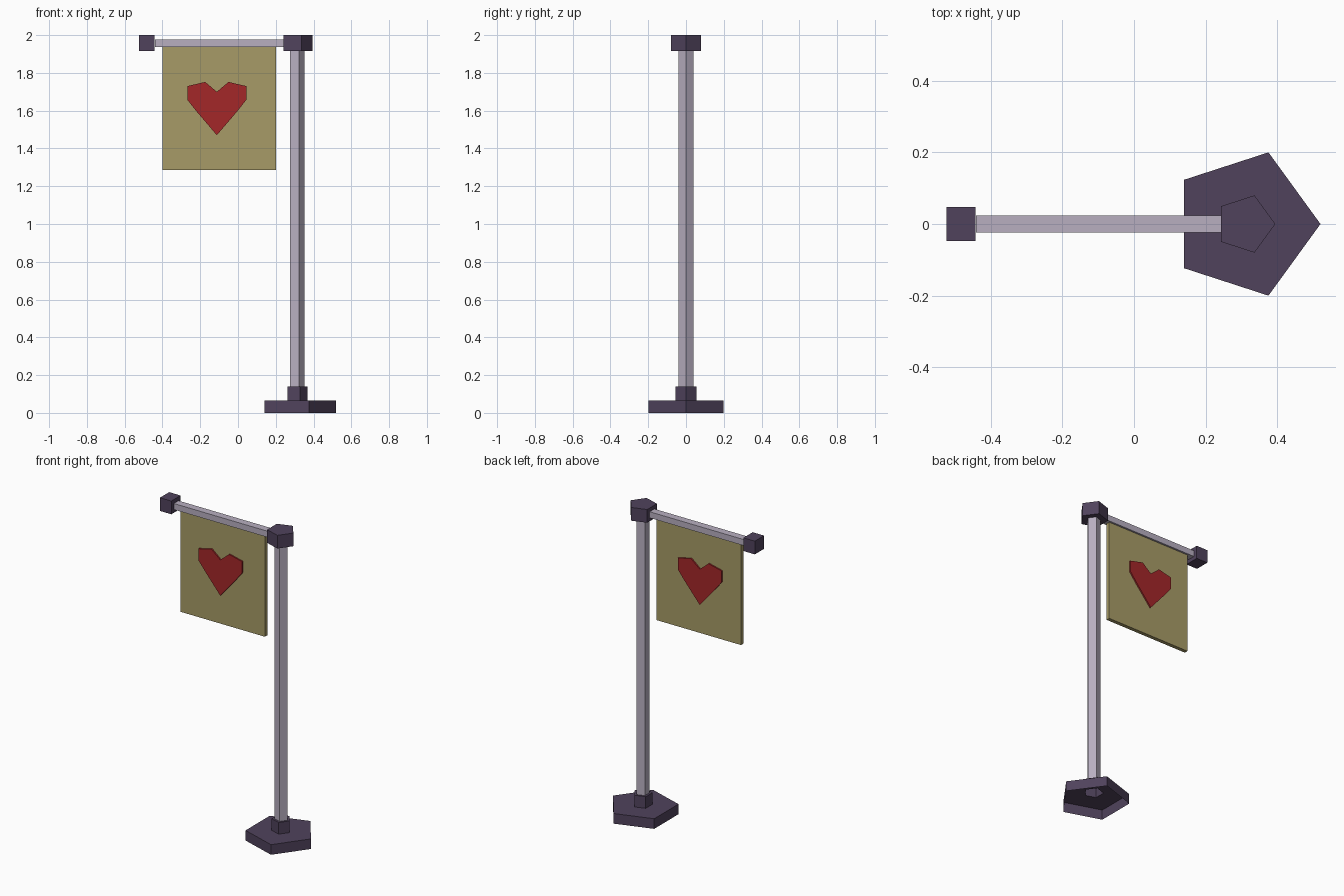
import bpy, bmesh, math

if "Cube" in bpy.data.objects:
    bpy.data.objects.remove(bpy.data.objects["Cube"])


def material(name, rgb):
    m = bpy.data.materials.new(name)
    m.diffuse_color = (*rgb, 1)
    m.use_nodes = True
    m.node_tree.nodes["Principled BSDF"].inputs["Base Color"].default_value = m.diffuse_color
    return m


DARK = material("dark_metal", (0.08, 0.055, 0.107))
LIGHT = material("light_metal", (0.48, 0.43, 0.53))
CLOTH = material("cloth", (0.39, 0.33, 0.135))
RED = material("red_cloth", (0.37, 0.02, 0.022))
POLE_X = 0.31


def finish(bm, name, mat):
    me = bpy.data.meshes.new(name)
    bm.to_mesh(me)
    bm.free()
    ob = bpy.data.objects.new(name, me)
    me.materials.append(mat)
    bpy.context.collection.objects.link(ob)
    return ob


def lathe5(name, profile, mat, cap_top=False):
    """Five-sided loft around the pole axis; profile is (radius, z), bottom up."""
    bm = bmesh.new()
    rings = [[bm.verts.new((POLE_X + r * math.cos(i * math.tau / 5),
                            r * math.sin(i * math.tau / 5), z)) for i in range(5)]
             for r, z in profile]
    for a, b in zip(rings, rings[1:]):
        for i in range(5):
            j = (i + 1) % 5
            bm.faces.new((a[i], a[j], b[j], b[i]))
    if cap_top:
        bm.faces.new(rings[-1])
    return finish(bm, name, mat)


def slab(name, outline, half, mat):
    """Extrude an (x, z) outline to y = -half .. half."""
    bm = bmesh.new()
    face = bm.faces.new([bm.verts.new((x, -half, z)) for x, z in outline])
    ext = bmesh.ops.extrude_face_region(bm, geom=[face], use_keep_orig=True)
    for v in ext["geom"]:
        if isinstance(v, bmesh.types.BMVert):
            v.co.y = half
    bmesh.ops.recalc_face_normals(bm, faces=bm.faces)
    return finish(bm, name, mat)


def rect(x0, x1, z0, z1):
    return [(x0, z0), (x1, z0), (x1, z1), (x0, z1)]


# Pentagonal foot, hollow underneath, stepping in to a collar
lathe5("base", [(0.21, 0), (0.21, 0.065), (0.058, 0.065), (0.058, 0.14), (0.042, 0.14)], DARK)
# Upright pole and its cap
lathe5("pole", [(0.042, 0.14), (0.042, 1.915)], LIGHT)
lathe5("pole_cap", [(0.042, 1.915), (0.084, 1.915), (0.084, 2.0)], DARK, cap_top=True)

# Horizontal arm with end knob
slab("arm", rect(-0.44, 0.243, 1.937, 1.976), 0.024, LIGHT)
slab("arm_knob", rect(-0.523, -0.442, 1.915, 2.0), 0.047, DARK)

# Hanging banner and the heart showing on both sides
slab("banner", rect(-0.4, 0.2, 1.285, 1.937), 0.012, CLOTH)
heart_half = [(0, 1.70), (0.062, 1.752), (0.156, 1.73), (0.156, 1.657), (0.105, 1.593), (0, 1.47)]
heart = heart_half + [(-x, z) for x, z in heart_half[-2:0:-1]]
slab("heart", [(x - 0.112, z) for x, z in heart], 0.021, RED)
